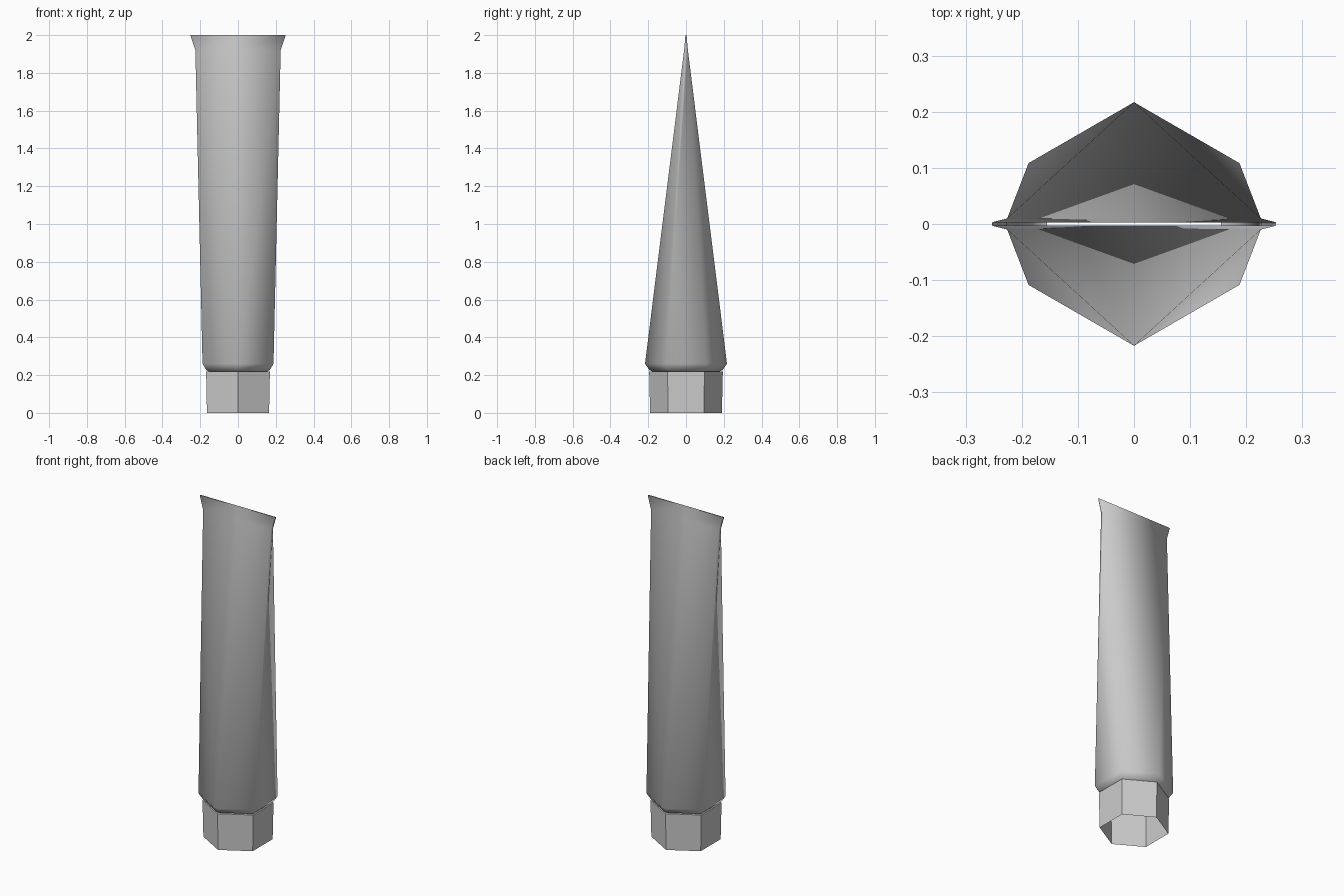
import bpy, math

if "Cube" in bpy.data.objects:
    bpy.data.objects.remove(bpy.data.objects["Cube"])


def hexagon(r, z):
    """Six points with corners on +y and -y."""
    return [(r * math.sin(math.radians(60 * i)), r * math.cos(math.radians(60 * i)), z)
            for i in range(6)]


def flat_ring(x, y, z):
    """Pinched ring matching the hexagon point order."""
    return [(0, y, z), (x, y, z), (x, -y, z), (0, -y, z), (-x, -y, z), (-x, y, z)]


def loft(name, rings, fan_from=None, smooth=False):
    """Open shell through six-point rings; fan_from splits that twisted span."""
    verts = [p for ring in rings for p in ring]
    faces = []
    for k in range(len(rings) - 1):
        for i in range(6):
            j = (i + 1) % 6
            a, b = k * 6 + i, k * 6 + j
            c, d = b + 6, a + 6
            if k == fan_from and i in (0, 3):      # diagonal from ridge a to c
                faces += [(b, a, c), (a, d, c)]
            elif k == fan_from and i in (2, 5):    # diagonal from ridge b to d
                faces += [(b, a, d), (b, d, c)]
            else:
                faces.append((b, a, d, c))
    mesh = bpy.data.meshes.new(name)
    mesh.from_pydata(verts, [], faces)
    mesh.polygons.foreach_set("use_smooth", [smooth] * len(mesh.polygons))
    mesh.update()
    obj = bpy.data.objects.new(name, mesh)
    bpy.context.collection.objects.link(obj)
    return obj


# Hollow six-sided cap with a narrow top rim
loft("cap", [hexagon(0.19, 0), hexagon(0.195, 0.22), hexagon(0.179, 0.22)])

# Tube body: neck, shoulder, then pinched to a flat flared crimp with an open slit
loft("tube_body", [hexagon(0.179, 0.22), hexagon(0.193, 0.226), hexagon(0.217, 0.26),
                   flat_ring(0.226, 0.01, 1.92), flat_ring(0.253, 0.003, 2.0)],
     fan_from=2, smooth=True)
